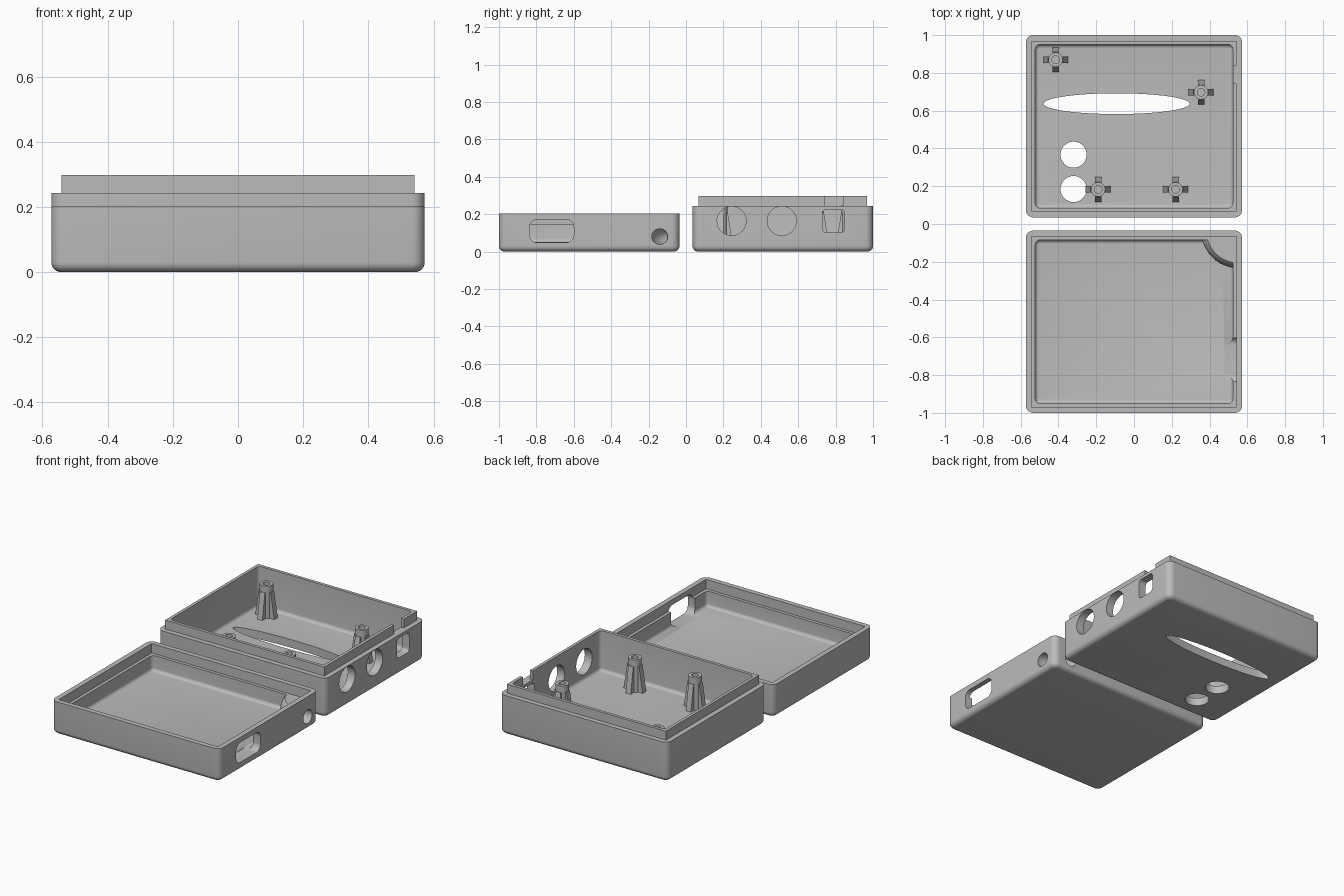
import bpy, bmesh, math
from mathutils import Matrix, Vector

cube = bpy.data.objects.get("Cube")
if cube:
    bpy.data.objects.remove(cube, do_unlink=True)

grey = bpy.data.materials.new("plain_grey")
grey.use_nodes = True
grey.diffuse_color = (0.5, 0.5, 0.5, 1)
grey.node_tree.nodes["Principled BSDF"].inputs["Base Color"].default_value = (0.5, 0.5, 0.5, 1)


def make(name, bm):
    bmesh.ops.recalc_face_normals(bm, faces=bm.faces)
    me = bpy.data.meshes.new(name)
    bm.to_mesh(me)
    bm.free()
    ob = bpy.data.objects.new(name, me)
    bpy.context.collection.objects.link(ob)
    me.materials.append(grey)
    return ob


def box(name, lo, hi, corner=0, floor=0, axis=2):
    """Box with rounded edges along one axis and an optional rounded bottom rim."""
    lo, hi = Vector(lo), Vector(hi)
    bm = bmesh.new()
    bmesh.ops.create_cube(bm, size=1)
    for v in bm.verts:
        v.co = Vector([(lo[i] + hi[i]) / 2 + v.co[i] * (hi[i] - lo[i]) for i in range(3)])
    if corner:
        edges = [e for e in bm.edges
                 if abs((e.verts[0].co - e.verts[1].co).normalized()[axis]) > 0.9]
        bmesh.ops.bevel(bm, geom=edges, offset=corner, segments=8, profile=0.5,
                        affect='EDGES', clamp_overlap=False)
    if floor:
        rim = [e for e in bm.edges if all(abs(v.co.z - lo.z) < 1e-5 for v in e.verts)]
        bmesh.ops.bevel(bm, geom=rim, offset=floor, segments=6, profile=0.5,
                        affect='EDGES', clamp_overlap=False)
    return make(name, bm)


def cylinder(name, centre, rx, ry, depth, along_x=False):
    bm = bmesh.new()
    bmesh.ops.create_cone(bm, cap_ends=True, segments=64, radius1=1, radius2=1, depth=depth)
    turn = Matrix.Rotation(math.pi / 2, 4, 'Y') if along_x else Matrix.Identity(4)
    bm.transform(Matrix.Translation(centre) @ turn @ Matrix.Diagonal((rx, ry, 1, 1)))
    return make(name, bm)


def torus(name, centre, major, minor):
    bpy.ops.mesh.primitive_torus_add(location=centre, major_radius=major, minor_radius=minor,
                                     major_segments=96, minor_segments=40)
    ob = bpy.context.object
    ob.name = name
    return ob


def combine(target, tool, operation='DIFFERENCE'):
    mod = target.modifiers.new("cut", 'BOOLEAN')
    mod.operation, mod.solver, mod.object = operation, 'EXACT', tool
    bpy.context.view_layer.objects.active = target
    bpy.ops.object.modifier_apply(modifier=mod.name)
    bpy.data.objects.remove(tool, do_unlink=True)


def smooth(ob):
    bpy.ops.object.select_all(action='DESELECT')
    ob.select_set(True)
    bpy.context.view_layer.objects.active = ob
    bpy.ops.object.shade_smooth_by_angle(angle=math.radians(30))


W = 0.573            # half width of both shells
WALL = 0.05
LIP = 0.031          # inset of the mating lip
STEP = 0.145         # lid rebate level
RIM, TOP = 0.243, 0.298


def shell(name, y0, y1, height):
    return box(name, (-W, y0, 0), (W, y1, height), 0.04, 0.03)


def cavity(y0, y1, top):
    return box("cavity_cutter", (WALL - W, y0 + WALL, WALL), (W - WALL, y1 - WALL, top), 0.025, 0.02)


# Base shell with a raised lip
y0, y1 = 0.035, 1.0
base = shell("base_shell", y0, y1, RIM)
combine(base, box("lip", (LIP - W, y0 + LIP, 0.15), (W - LIP, y1 - LIP, TOP)), 'UNION')
combine(base, cavity(y0, y1, 0.35))

# Side ports and lip notch
for y in (0.244, 0.512):
    combine(base, cylinder("port", (W, y, 0.164), 0.0775, 0.0775, 0.2, True))
combine(base, box("square_port", (0.48, 0.729, 0.102), (0.65, 0.848, 0.224), 0.02, axis=0))
combine(base, box("notch", (0.5, 0.743, RIM), (0.65, 0.84, 0.35)))

# Floor openings: long oval and two round holes
combine(base, cylinder("oval", (-0.092, 0.637, 0.03), 0.387, 0.055, 0.2))
for y in (0.367, 0.185):
    combine(base, cylinder("hole", (-0.32, y, 0.03), 0.069, 0.069, 0.2))
smooth(base)

# Screw posts: hollow tube with four tapering fins
SEG = 32
for i, (px, py) in enumerate([(-0.415, 0.87), (0.355, 0.697), (-0.19, 0.183), (0.22, 0.183)]):
    bm = bmesh.new()
    profile = [(0.038, 0.045), (0.038, 0.25), (0.02, 0.25), (0.02, 0.08)]
    rings = [[bm.verts.new((r * math.cos(a), r * math.sin(a), z))
              for a in (2 * math.pi * k / SEG for k in range(SEG))] for r, z in profile]
    for low, high in zip(rings, rings[1:]):
        for k in range(SEG):
            n = (k + 1) % SEG
            bm.faces.new((low[k], low[n], high[n], high[k]))
    bm.faces.new(rings[0])
    bm.faces.new(rings[-1])
    for quarter in range(4):
        fin = bmesh.ops.create_cube(bm, size=1)["verts"]
        for v in fin:
            high = v.co.z > 0
            outer = 0.04 if high else 0.066
            v.co = Vector((outer if v.co.x > 0 else 0.03, v.co.y * 0.034, 0.21 if high else 0.045))
        bmesh.ops.rotate(bm, verts=fin, matrix=Matrix.Rotation(quarter * math.pi / 2, 3, 'Z'))
    bm.transform(Matrix.Translation((px, py, 0)))
    smooth(make(f"screw_post_{i + 1}", bm))

# Lid shell; the cavity leaves a curved cable guide in one corner
y0, y1 = -1.0, -0.035
lid = shell("lid_shell", y0, y1, 0.203)
corner = (0.555, -0.035, 0.08)
inside = cavity(y0, y1, STEP + 0.002)
combine(inside, torus("guide", corner, 0.107, 0.092))
combine(lid, inside)
combine(lid, box("rebate", (LIP - W, y0 + LIP, STEP), (W - LIP, y1 - LIP, 0.3)))

# Curved cable bore and the side slot
combine(lid, torus("bore", corner, 0.107, 0.042))
combine(lid, box("slot", (0.48, -0.836, 0.048), (0.65, -0.6, 0.171), 0.04, axis=0))
smooth(lid)
